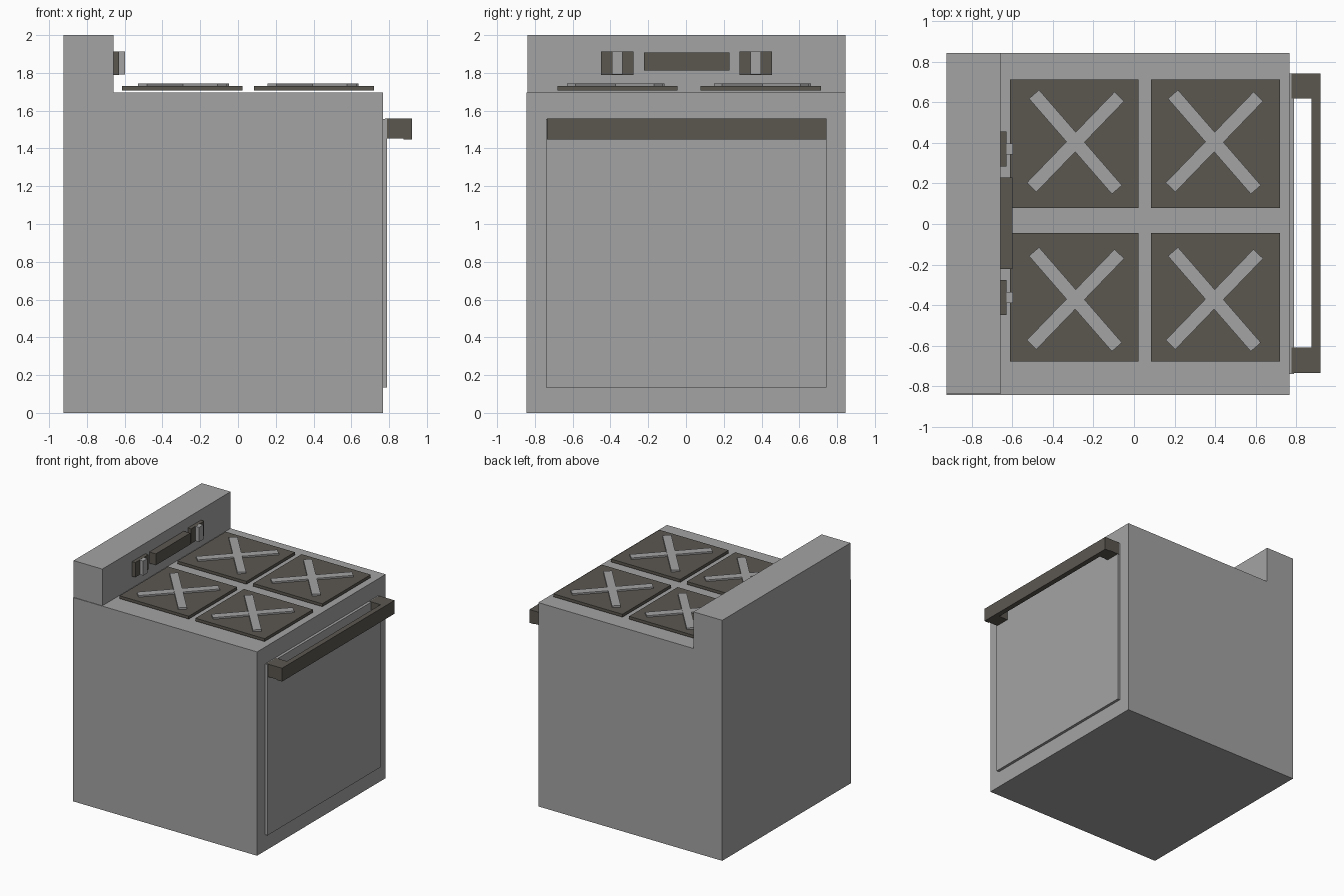
import bpy
import math
from mathutils import Matrix, Vector

default = bpy.data.objects.get("Cube")
if default:
    bpy.data.objects.remove(default, do_unlink=True)


def make_material(name, colour):
    mat = bpy.data.materials.new(name)
    mat.use_nodes = True
    mat.diffuse_color = (*colour, 1)
    for node in mat.node_tree.nodes:
        if node.type == 'BSDF_PRINCIPLED':
            node.inputs["Base Color"].default_value = (*colour, 1)
            node.inputs["Roughness"].default_value = 0.7
    return mat


GREY = make_material("enamel grey", (0.37, 0.37, 0.37))
DARK = make_material("warm charcoal", (0.105, 0.095, 0.081))


def box(name, mat, x, y, z, angle=0):
    """Box from (min, max) ranges, turned about its own vertical axis."""
    centre = Vector(sum(r) / 2 for r in (x, y, z))
    size = [r[1] - r[0] for r in (x, y, z)]
    bpy.ops.mesh.primitive_cube_add(size=1, location=centre)
    obj = bpy.context.object
    obj.name = obj.data.name = name
    obj.data.transform(Matrix.Rotation(math.radians(angle), 4, 'Z') @ Matrix.Diagonal((*size, 1)))
    obj.data.materials.append(mat)
    return obj


def around(centre, half):
    return (centre - half, centre + half)


# Cabinet, rear control panel and oven door
TOP = 1.695
PANEL = -0.66
box("oven_body", GREY, (-0.925, 0.767), (-0.845, 0.845), (0, TOP))
box("back_panel", GREY, (-0.925, PANEL), (-0.84, 0.845), (TOP, 2.0))
box("oven_door", GREY, (0.767, 0.79), (-0.74, 0.743), (0.135, 1.555))

# Door handle: a bar on two brackets
box("handle_bar", DARK, (0.877, 0.92), (-0.735, 0.744), (1.447, 1.558))
for side, y in (("right", (-0.735, -0.61)), ("left", (0.62, 0.744))):
    box("handle_bracket_" + side, DARK, (0.777, 0.877), y, (1.452, 1.558))

# Hobs: plate with a crossed pan support
for px, cx, col in ((-0.295, -0.289, "back"), (0.403, 0.397, "front")):
    for py, cy, side in ((-0.362, -0.372, "right"), (0.396, 0.405, "left")):
        tag = col + "_" + side
        box("burner_plate_" + tag, DARK, around(px, 0.318), around(py, 0.318), (1.706, 1.73))
        for n, (angle, height) in enumerate(((-49, 1.745), (46, 1.743))):
            box(f"pan_support_{tag}_{n + 1}", GREY, around(cx, 0.312),
                around(cy, 0.033), (1.725, height), angle)

# Controls: display and two knobs with grips
box("display", DARK, (PANEL, -0.6), (-0.223, 0.23), (1.812, 1.907))
for side, y in (("right", -0.363), ("left", 0.37)):
    box("knob_base_" + side, DARK, (PANEL, -0.63), around(y, 0.086), (1.79, 1.913))
    box("knob_grip_" + side, GREY, (-0.65, -0.598), around(y, 0.028), (1.791, 1.912))
